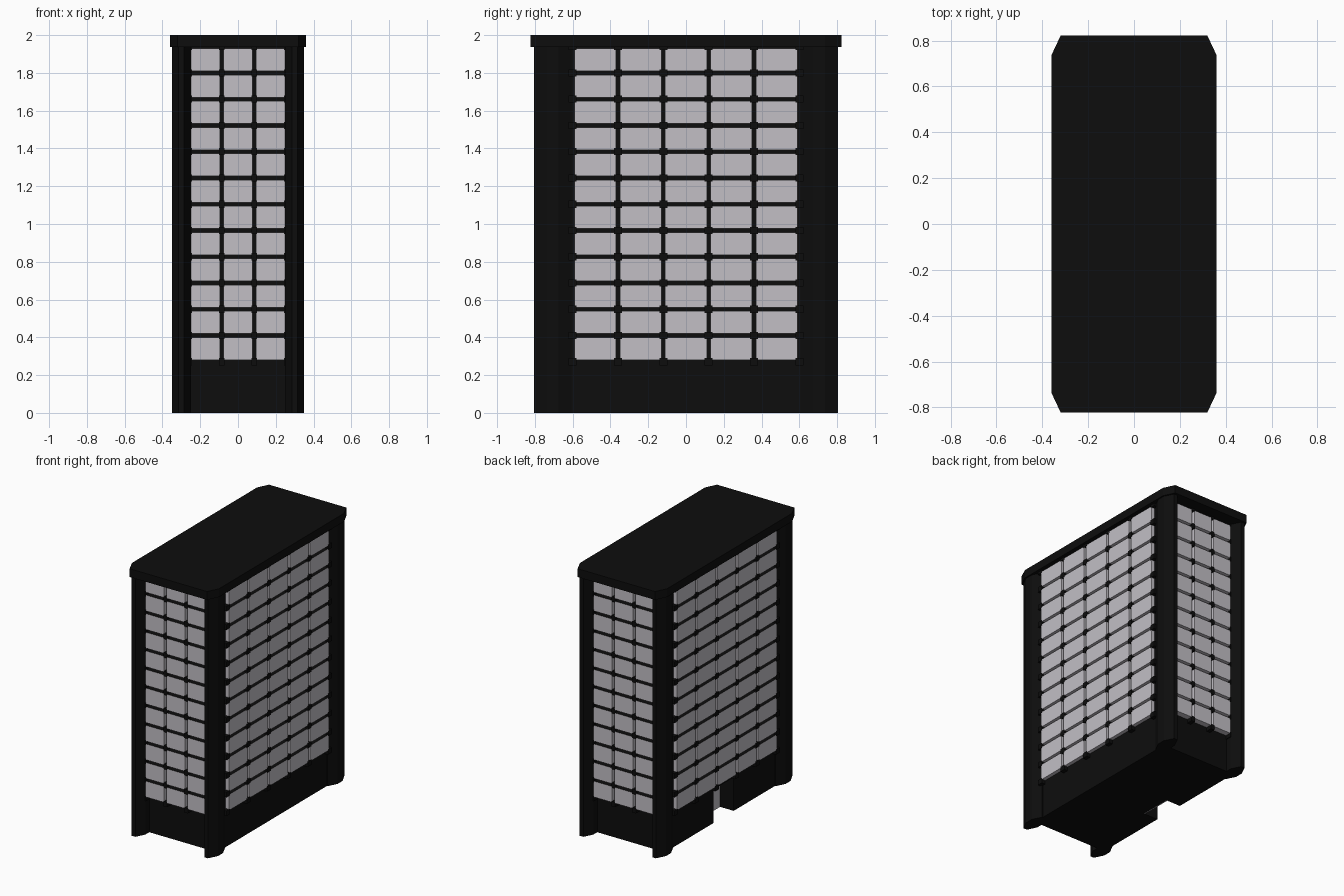
import bpy, bmesh
from mathutils import Vector

if "Cube" in bpy.data.objects:
    bpy.data.objects.remove(bpy.data.objects["Cube"])


def material(name, rgb):
    m = bpy.data.materials.new(name)
    m.diffuse_color = (*rgb, 1)
    m.use_nodes = True
    m.node_tree.nodes["Principled BSDF"].inputs["Base Color"].default_value = m.diffuse_color
    return m


BLACK = material("black_cladding", (0.004, 0.004, 0.004))
GLASS = material("pale_glass", (0.54, 0.52, 0.56))


def finish(name, bm, mats):
    bmesh.ops.recalc_face_normals(bm, faces=bm.faces)
    me = bpy.data.meshes.new(name)
    bm.to_mesh(me)
    bm.free()
    for m in mats:
        me.materials.append(m)
    ob = bpy.data.objects.new(name, me)
    bpy.context.collection.objects.link(ob)
    return ob


def prism(name, pts, z0, z1, mat=BLACK):
    bm = bmesh.new()
    f = bm.faces.new([bm.verts.new((x, y, z0)) for x, y in pts])
    r = bmesh.ops.extrude_face_region(bm, geom=[f])
    vs = [v for v in r["geom"] if isinstance(v, bmesh.types.BMVert)]
    bmesh.ops.translate(bm, verts=vs, vec=(0, 0, z1 - z0))
    return finish(name, bm, [mat])


def octagon(cx, cy, hx, hy, kx, ky):
    # rectangle with its four corners cut by kx, ky
    p = [(hx, -hy + ky), (hx, hy - ky), (hx - kx, hy), (-hx + kx, hy),
         (-hx, hy - ky), (-hx, -hy + ky), (-hx + kx, -hy), (hx - kx, -hy)]
    return [(cx + x, cy + y) for x, y in p]


def add_box(bm, lo, hi):
    vs = bmesh.ops.create_cube(bm, size=1)["verts"]
    lo, hi = Vector(lo), Vector(hi)
    for v in vs:
        v.co = Vector([(a + b) / 2 + c * (b - a) for a, b, c in zip(lo, hi, v.co)])
    return vs


# Core: ground floor with an entrance recess on the left side, tower above
WX, WY = 0.31, 0.69
prism("ground_floor", [(WX, -WY), (WX, WY), (-WX, WY), (-WX, 0.12), (-0.19, 0.12),
                       (-0.19, -0.12), (-WX, -0.12), (-WX, -WY)], 0, 0.25)
prism("tower_core", [(WX, -WY), (WX, WY), (-WX, WY), (-WX, -WY)], 0.25, 1.95)

# Entrance glass
bm = bmesh.new()
add_box(bm, (-0.198, -0.118, 0), (-0.19, 0.118, 0.248))
finish("entrance_door", bm, [GLASS])

# Corner columns
for sx, nx in ((-1, "left"), (1, "right")):
    for sy, ny in ((-1, "front"), (1, "back")):
        prism(f"{ny}_{nx}_column",
              octagon(sx * 0.30, sy * 0.705, 0.05, 0.10, 0.035, 0.07), 0, 1.95)

# Roof slab
prism("roof_slab", octagon(0, 0, 0.36, 0.822, 0.04, 0.085), 1.938, 2.0)

# Window fields: panes standing proud of the core, with joint blocks at crossings
Z0, DZ, ROWS, GAP = 0.271, 0.139, 12, 0.02


def facade(name, axis, sign, wall, pane, cols, pitch, joint):
    panes, joints = bmesh.new(), bmesh.new()

    def block(bm, u0, u1, z0, z1, out):
        d0, d1 = sorted((sign * (wall - 0.01), sign * out))
        if axis == "x":
            add_box(bm, (d0, u0, z0), (d1, u1, z1))
        else:
            add_box(bm, (u0, d0, z0), (u1, d1, z1))

    start = -cols * pitch / 2
    for i in range(cols + 1):
        for j in range(ROWS + 1):
            u, z = start + i * pitch, Z0 + j * DZ
            block(joints, u - joint / 2, u + joint / 2, z - 0.019, z + 0.019, pane + 0.002)
            if i < cols and j < ROWS:
                block(panes, u + GAP / 2, u + pitch - GAP / 2,
                      z + GAP / 2, z + DZ - GAP / 2, pane)
    bmesh.ops.recalc_face_normals(panes, faces=panes.faces)
    # dark sills on the upward faces
    for f in panes.faces:
        f.material_index = 1 if f.normal.z > 0.5 else 0
    finish(name + "_windows", panes, [GLASS, BLACK])
    finish(name + "_joints", joints, [BLACK])


for s, a, b in ((-1, "front", "left"), (1, "back", "right")):
    facade(a, "y", s, WY, 0.735, 3, 0.173, 0.03)
    facade(b, "x", s, WX, 0.338, 5, 0.24, 0.042)
